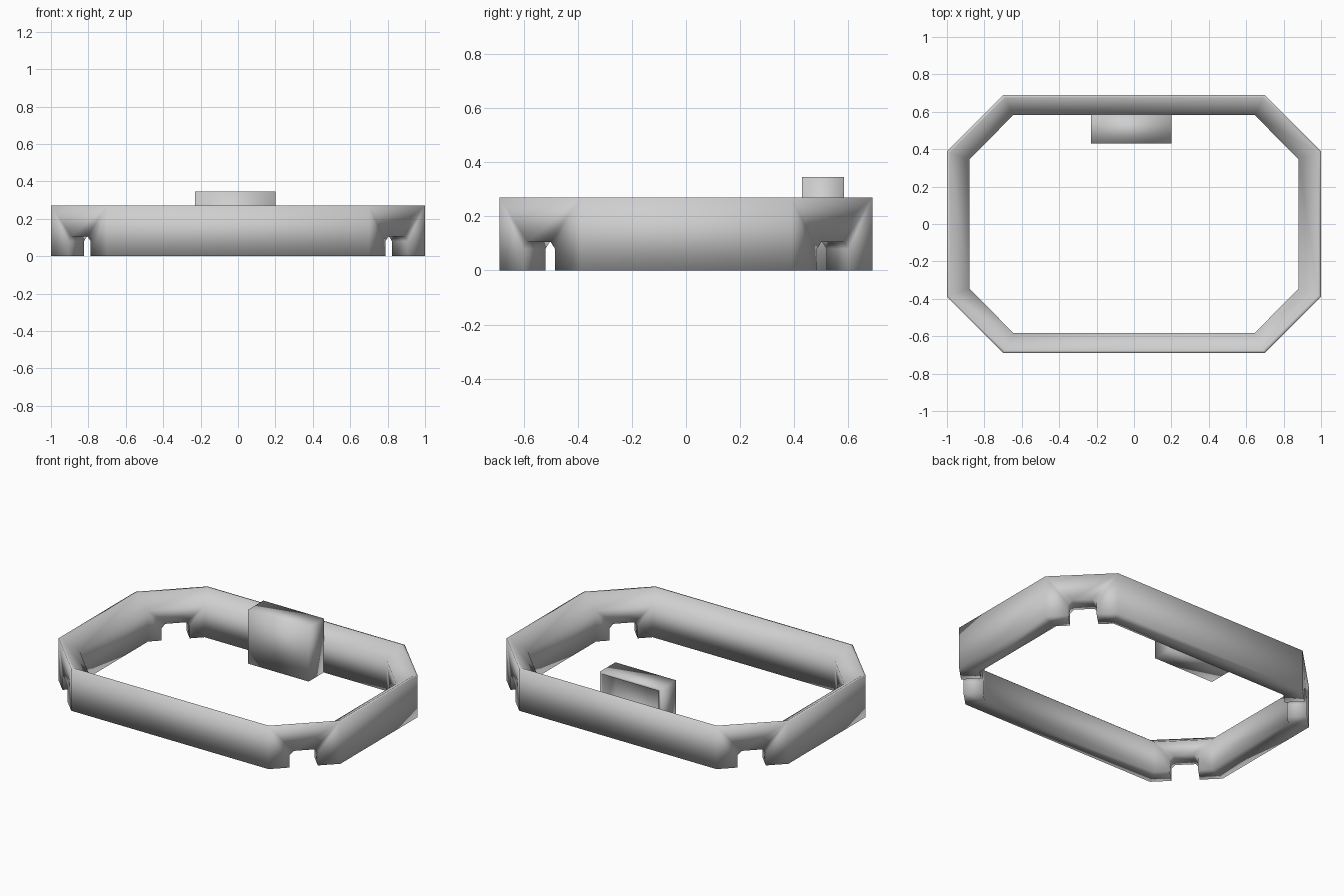
import bpy, bmesh
from mathutils import Vector

cube = bpy.data.objects.get("Cube")
if cube:
    bpy.data.objects.remove(cube, do_unlink=True)

grey = bpy.data.materials.new("plain_grey")
grey.use_nodes = True
colour = (0.62, 0.62, 0.62, 1)
grey.diffuse_color = colour
grey.node_tree.nodes["Principled BSDF"].inputs["Base Color"].default_value = colour


def make_object(name, bm, smooth=True):
    bmesh.ops.recalc_face_normals(bm, faces=bm.faces)
    mesh = bpy.data.meshes.new(name)
    bm.to_mesh(mesh)
    bm.free()
    mesh.materials.append(grey)
    for p in mesh.polygons:
        p.use_smooth = smooth
    obj = bpy.data.objects.new(name, mesh)
    bpy.context.collection.objects.link(obj)
    return obj


def apply_modifiers(obj):
    bpy.context.view_layer.update()
    bpy.context.view_layer.objects.active = obj
    for m in list(obj.modifiers):
        bpy.ops.object.modifier_apply(modifier=m.name)


def octagon(hx, hy, cx, cy):
    """Rectangle hx by hy whose corners are cut at cx and cy."""
    return [(hx, -cy), (hx, cy), (cx, hy), (-cx, hy),
            (-hx, cy), (-hx, -cy), (-cx, -hy), (cx, -hy)]


# Ring frame: octagon loops bridged around the wall section
outer = octagon(1.0, 0.69, 0.70, 0.39)
rim = octagon(0.985, 0.675, 0.69, 0.382)
inner = octagon(0.88, 0.583, 0.645, 0.345)
section = [(outer, 0), (outer, 0.27), (rim, 0.27), (inner, 0.20), (inner, 0)]
bm = bmesh.new()
loops = [[bm.verts.new((x, y, z)) for x, y in pts] for pts, z in section]
for i, a in enumerate(loops):
    b = loops[(i + 1) % len(loops)]
    for j in range(8):
        k = (j + 1) % 8
        bm.faces.new((a[j], a[k], b[k], b[j]))
frame = make_object("ring_frame", bm)

# Notches through the foot of each diagonal wall
notch = [(-0.083, -0.1), (0.083, -0.1), (0.083, 0.08),
         (0.06, 0.105), (-0.06, 0.105), (-0.083, 0.08)]
bm = bmesh.new()
for sx in (-1, 1):
    for sy in (-1, 1):
        centre = Vector((0.806 * sx, 0.502 * sy, 0))
        through = Vector((sx, sy, 0)).normalized()
        along = Vector((-sy, sx, 0)).normalized()
        ends = [[bm.verts.new(centre + through * d + along * u + Vector((0, 0, z)))
                 for u, z in notch] for d in (-0.2, 0.2)]
        for end in ends:
            bm.faces.new(end)
        for j in range(len(notch)):
            k = (j + 1) % len(notch)
            bm.faces.new((ends[0][j], ends[0][k], ends[1][k], ends[1][j]))
cutter = make_object("notch_cutter", bm)
cutter.hide_render = True
cut = frame.modifiers.new("notches", "BOOLEAN")
cut.operation = "DIFFERENCE"
cut.solver = "EXACT"
cut.object = cutter
apply_modifiers(frame)
bpy.data.objects.remove(cutter, do_unlink=True)


def block(bm, low, high):
    verts = bmesh.ops.create_cube(bm, size=1)["verts"]
    for v in verts:
        v.co = [high[i] if v.co[i] > 0 else low[i] for i in range(3)]
    return verts


# Housing: thin box against the back wall, open at the rear
bm = bmesh.new()
block(bm, (-0.23, 0.43, 0), (0.2, 0.585, 0.345))
bmesh.ops.recalc_face_normals(bm, faces=bm.faces)
rear = max(bm.faces, key=lambda f: f.calc_center_median().y)
bmesh.ops.delete(bm, geom=[rear], context="FACES_ONLY")
housing = make_object("housing", bm)
shell = housing.modifiers.new("wall", "SOLIDIFY")
shell.thickness = 0.014
shell.offset = -1
shell.use_even_offset = True
apply_modifiers(housing)

# Small ribs on the inner side of the housing
bm = bmesh.new()
for i in range(6):
    z = 0.06 + i * 0.045
    block(bm, (-0.22, 0.45, z), (-0.205, 0.565, z + 0.015))
make_object("housing_ribs", bm, smooth=False)
